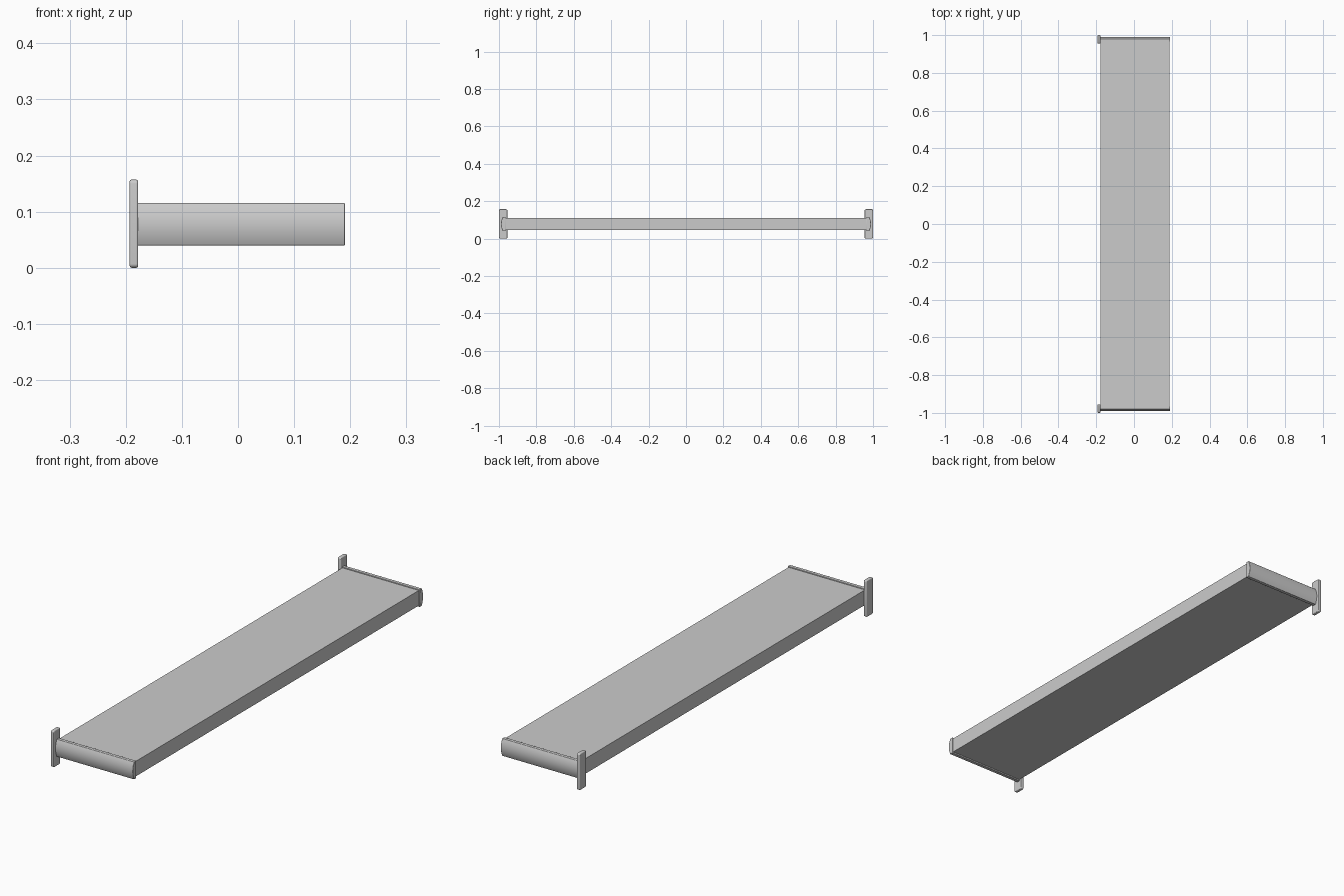
import bpy, bmesh, math

if "Cube" in bpy.data.objects:
    bpy.data.objects.remove(bpy.data.objects["Cube"])


def finish(name, bm, bevel, segments=3):
    bmesh.ops.recalc_face_normals(bm, faces=bm.faces)
    mesh = bpy.data.meshes.new(name)
    bm.to_mesh(mesh)
    bm.free()
    ob = bpy.data.objects.new(name, mesh)
    bpy.context.collection.objects.link(ob)
    if bevel:
        mod = ob.modifiers.new("rounded_edges", 'BEVEL')
        mod.width, mod.segments = bevel, segments
        mod.limit_method, mod.angle_limit = 'ANGLE', math.radians(40)
        bpy.context.view_layer.objects.active = ob
        ob.select_set(True)
        bpy.ops.object.shade_smooth_by_angle(angle=math.radians(35))
        ob.select_set(False)
    return ob


def prism(name, points, axis_vec, bevel, segments=3):
    """Extrude a closed outline of 3D points along a vector."""
    bm = bmesh.new()
    face = bm.faces.new([bm.verts.new(p) for p in points])
    ext = bmesh.ops.extrude_face_region(bm, geom=[face])
    verts = [v for v in ext["geom"] if isinstance(v, bmesh.types.BMVert)]
    bmesh.ops.translate(bm, verts=verts, vec=axis_vec)
    return finish(name, bm, bevel, segments)


def rounded_rect(cy, cz, hy, hz, r, n=5):
    """Rounded rectangle in the yz plane."""
    pts = []
    for k, (sy, sz) in enumerate([(1, 1), (-1, 1), (-1, -1), (1, -1)]):
        for i in range(n + 1):
            a = math.pi / 2 * (k + i / n)
            pts.append((cy + sy * (hy - r) + r * math.cos(a),
                        cz + sz * (hz - r) + r * math.sin(a)))
    return pts


# Shelf board
x0, x1, y, z0, z1 = -0.178, 0.187, 0.967, 0.046, 0.111
prism("shelf_board", [(x0, -y, z0), (x1, -y, z0), (x1, y, z0), (x0, y, z0)],
      (0, 0, z1 - z0), 0)

# Bracket arm section: flat inside, gently bowed outside
zc, half, bow = 0.0775, 0.0375, 0.009
section = [(0.965, zc - half)]
for i in range(13):
    t = -1 + i / 6
    section.append((0.989 - bow * t * t, zc + half * t))
section.append((0.965, zc + half))

for side, s in (("front", -1), ("back", 1)):
    prism(side + "_bracket_arm", [(-0.182, s * a, b) for a, b in section],
          (0.373, 0, 0), 0.0015, 2)
    # Wall plate with rounded corners
    plate = rounded_rect(0.9775, 0.0785, 0.0225, 0.0785, 0.007)
    prism(side + "_wall_plate", [(-0.193, s * a, b) for a, b in plate],
          (0.015, 0, 0), 0.003)
